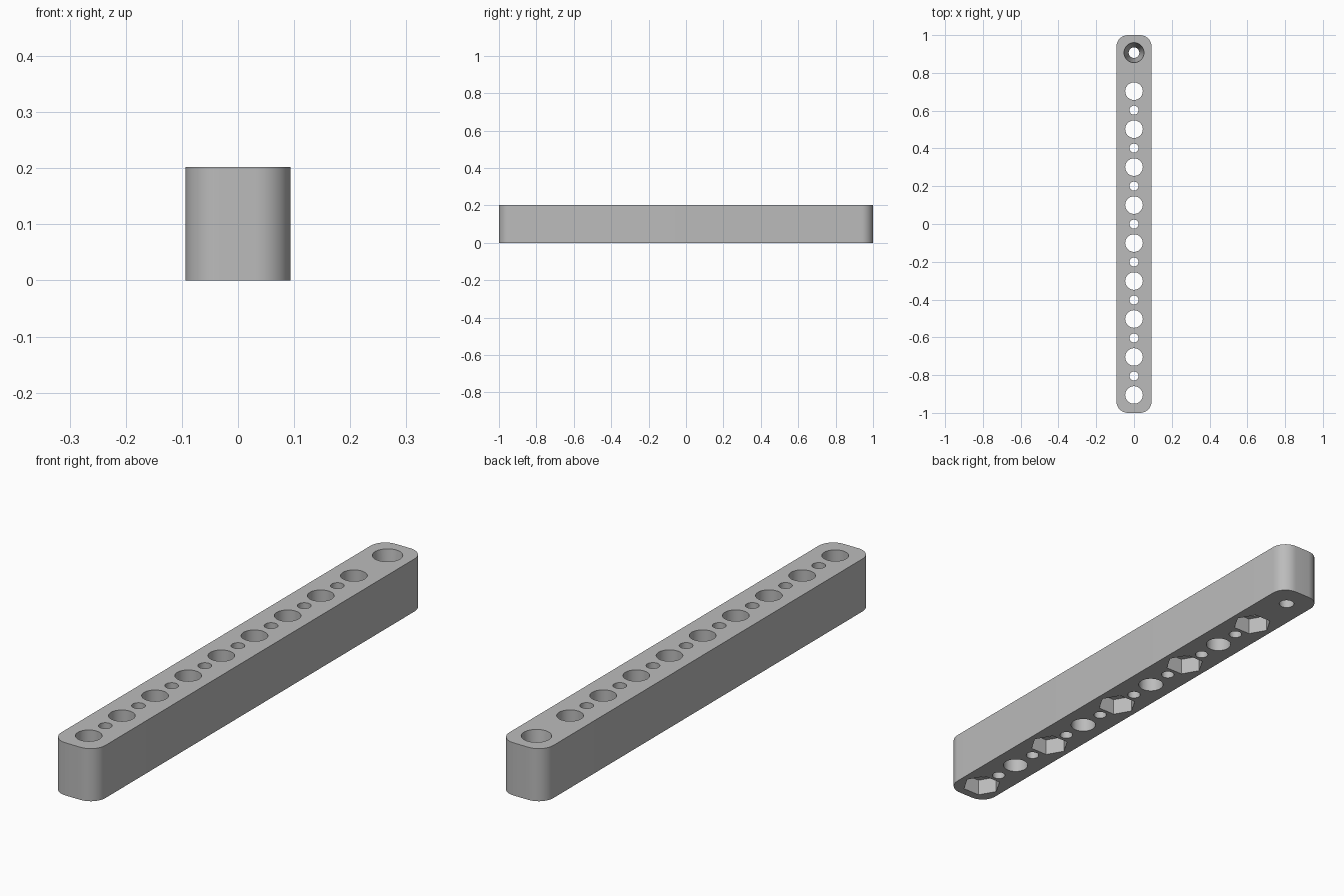
import bpy
import bmesh
import math
from mathutils import Matrix, Vector

if "Cube" in bpy.data.objects:
    bpy.data.objects.remove(bpy.data.objects["Cube"], do_unlink=True)

HALF_W, HALF_L, HEIGHT, CORNER = 0.0935, 1.0, 0.202, 0.062
PITCH, FIRST = 0.201, -0.905

grey = bpy.data.materials.new("plain grey")
grey.use_nodes = True
grey.diffuse_color = (0.5, 0.5, 0.5, 1)
grey.node_tree.nodes["Principled BSDF"].inputs["Base Color"].default_value = (0.5, 0.5, 0.5, 1)


def make_object(name, bm):
    mesh = bpy.data.meshes.new(name)
    bmesh.ops.recalc_face_normals(bm, faces=bm.faces)
    bm.to_mesh(mesh)
    bm.free()
    mesh.materials.append(grey)
    obj = bpy.data.objects.new(name, mesh)
    bpy.context.collection.objects.link(obj)
    return obj


def add_drill(bm, y, low, high, r_low, r_high, sides=48):
    bmesh.ops.create_cone(bm, cap_ends=True, segments=sides, radius1=r_low, radius2=r_high,
                          depth=high - low, matrix=Matrix.Translation((0, y, (low + high) / 2)))


# Bar: rounded rectangle pulled up to full height
bm = bmesh.new()
outline = []
for quarter, (sx, sy) in enumerate([(1, 1), (-1, 1), (-1, -1), (1, -1)]):
    for step in range(13):
        a = math.radians(90 * quarter + 7.5 * step)
        outline.append(bm.verts.new((sx * (HALF_W - CORNER) + CORNER * math.cos(a),
                                     sy * (HALF_L - CORNER) + CORNER * math.sin(a), 0)))
base = bm.faces.new(outline)
raised = bmesh.ops.extrude_face_region(bm, geom=[base], use_keep_orig=True)["geom"]
bmesh.ops.translate(bm, vec=Vector((0, 0, HEIGHT)),
                    verts=[v for v in raised if isinstance(v, bmesh.types.BMVert)])
bar = make_object("drilled_bar", bm)

# Round holes: large and small alternating, plus a tapered one at the back end
bm = bmesh.new()
for i in range(9):
    y = FIRST + i * PITCH
    add_drill(bm, y, -0.05, HEIGHT + 0.05, 0.0465, 0.0465)
    if i < 8:
        add_drill(bm, y + PITCH / 2, -0.05, HEIGHT + 0.05, 0.024, 0.024, 32)
taper = (0.053 - 0.028) / HEIGHT * 0.02
add_drill(bm, 0.907, -0.02, HEIGHT + 0.02, 0.028 - taper, 0.053 + taper)
round_cutter = make_object("round_hole_cutter", bm)

# Hexagonal nut pockets under every second large hole
bm = bmesh.new()
for i in range(0, 9, 2):
    start = len(bm.verts)
    add_drill(bm, 0, -0.05, 0.064, 0.072, 0.072, 6)
    bm.verts.ensure_lookup_table()
    pocket = bm.verts[start:]
    # Points of the hexagon face the long sides
    if max(abs(v.co.x) for v in pocket) < 0.07:
        bmesh.ops.rotate(bm, verts=pocket, matrix=Matrix.Rotation(math.radians(30), 3, "Z"))
    bmesh.ops.translate(bm, verts=pocket, vec=Vector((0, FIRST + i * PITCH, 0)))
hex_cutter = make_object("nut_pocket_cutter", bm)

# Cut the bar, then discard the cutters
bpy.ops.object.select_all(action="DESELECT")
bpy.context.view_layer.objects.active = bar
bar.select_set(True)
for cutter in (round_cutter, hex_cutter):
    cutter.hide_render = True
    mod = bar.modifiers.new("cut", "BOOLEAN")
    mod.operation = "DIFFERENCE"
    mod.solver = "EXACT"
    mod.object = cutter
    bpy.ops.object.modifier_apply(modifier=mod.name)
    bpy.data.objects.remove(cutter, do_unlink=True)
bpy.ops.object.shade_smooth_by_angle(angle=math.radians(30))
